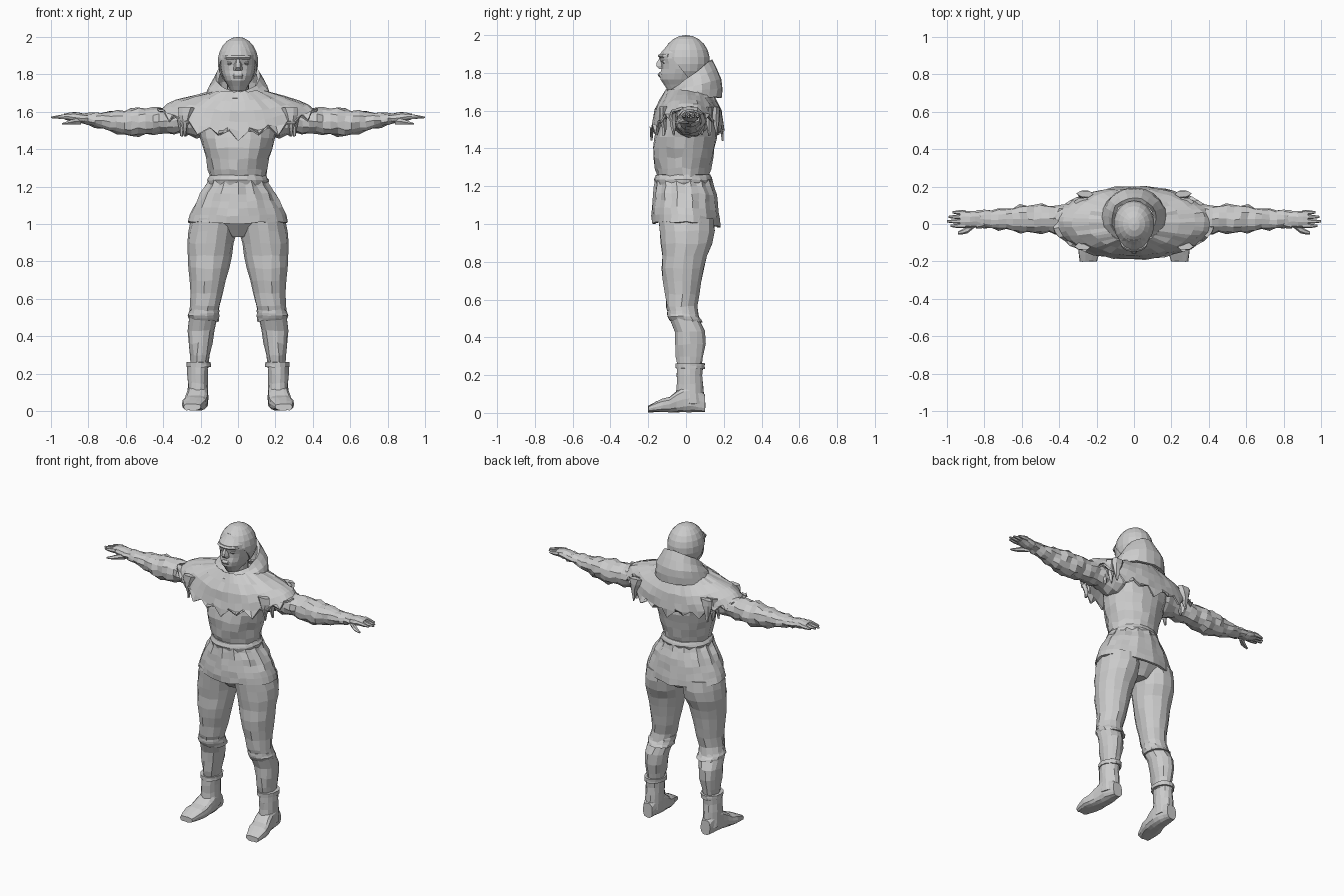
import bpy, bmesh, random
from math import sin, cos, pi, copysign
from mathutils import Vector

random.seed(4)
if "Cube" in bpy.data.objects:
    bpy.data.objects.remove(bpy.data.objects["Cube"])

grey = bpy.data.materials.new("plain_grey")
grey.use_nodes = True
grey.diffuse_color = (.6, .6, .6, 1)
grey.node_tree.nodes["Principled BSDF"].inputs["Base Color"].default_value = grey.diffuse_color

# The four outline curves that shape a tube running along each axis
OUTLINES = {
    'x': ("front", "back", "bottom", "top"),
    'y': ("inner", "outer", "bottom", "top"),
    'z': ("inner", "outer", "front", "back"),
}


def blend(keys, f):
    """Smooth curve through evenly spaced keys; a single number stays constant."""
    if not isinstance(keys, tuple):
        return keys
    last = len(keys) - 1
    i = min(int(f * last), last - 1)
    t = f * last - i
    a, b, c, d = keys[max(i - 1, 0)], keys[i], keys[i + 1], keys[min(i + 2, last)]
    return b + t * (c - a + t * (2 * a - 5 * b + 4 * c - d + t * (3 * (b - c) + d - a))) / 2


def finish(name, bm, mirror=False, thickness=0):
    bmesh.ops.recalc_face_normals(bm, faces=bm.faces[:])
    mesh = bpy.data.meshes.new(name)
    bm.to_mesh(mesh)
    bm.free()
    mesh.materials.append(grey)
    obj = bpy.data.objects.new(name, mesh)
    bpy.context.collection.objects.link(obj)
    if thickness:
        obj.modifiers.new("thickness", 'SOLIDIFY').thickness = thickness
    if mirror:
        obj.modifiers.new("mirror", 'MIRROR')


def tube(name, axis, start, end, steps=4, sides=16, power=1, jitter=0,
         warp=None, mirror=False, thickness=0, **outline):
    """Oval tube between outline curves; without an inner curve it straddles x = 0."""
    bm = bmesh.new()
    rings = []
    for step in range(steps + 1):
        f = step / steps
        if "inner" not in outline and axis != 'x':
            low_a, high_a = -blend(outline["outer"], f), blend(outline["outer"], f)
        else:
            low_a, high_a = [blend(outline[key], f) for key in OUTLINES[axis][:2]]
        low_b, high_b = [blend(outline[key], f) for key in OUTLINES[axis][2:]]
        along = start + (end - start) * f
        ring = []
        for k in range(sides):
            angle = 2 * pi * k / sides
            c, s = cos(angle), sin(angle)
            a = (low_a + high_a + (high_a - low_a) * copysign(abs(c) ** power, c)) / 2
            b = (low_b + high_b + (high_b - low_b) * copysign(abs(s) ** power, s)) / 2
            co = Vector({'x': (along, a, b), 'y': (a, along, b), 'z': (a, b, along)}[axis])
            if warp:
                warp(co, f, k, angle)
            co += Vector([random.uniform(-jitter, jitter) for _ in co])
            ring.append(bm.verts.new(co))
        rings.append(ring)
    for lower, upper in zip(rings, rings[1:]):
        for k in range(sides):
            bm.faces.new((lower[k - 1], lower[k], upper[k], upper[k - 1]))
    if not thickness:
        bm.faces.new(rings[0])
        bm.faces.new(rings[-1])
    finish(name, bm, mirror, thickness)


# Head and facial features
tube("neck", 'z', 1.6, 1.76, outer=.06, front=-.07, back=.07)
tube("face", 'z', 1.71, 1.96, steps=9, sides=18, outer=(.04, .075, .095, .095, .07),
     front=(-.1, -.14, -.13, -.14, -.09), back=(.05, .1, .1, .08))
tube("nose", 'z', 1.82, 1.89, sides=6, outer=(.025, .02, .01),
     front=(-.145, -.165, -.15, -.14), back=-.1)
tube("lips", 'z', 1.775, 1.805, sides=8, outer=.03, front=(-.14, -.15, -.14), back=-.1)
tube("brow", 'z', 1.88, 1.9, sides=12, outer=.075, front=(-.14, -.15, -.14), back=-.05)
tube("eye", 'z', 1.85, 1.87, sides=8, mirror=True, inner=.02, outer=.06,
     front=(-.12, -.13, -.12), back=-.08)

# Headscarf: a skull cap cut away diagonally around the face
bm = bmesh.new()
bmesh.ops.create_uvsphere(bm, u_segments=18, v_segments=11, radius=1)
for v in bm.verts:
    v.co = Vector((v.co.x * .11, v.co.y * .126, v.co.z * .135 + 1.865))
bmesh.ops.bisect_plane(bm, geom=bm.verts[:] + bm.edges[:] + bm.faces[:], clear_outer=True,
                       plane_co=(0, -.12, 1.94), plane_no=(0, -.14, -.11))
finish("headscarf", bm, thickness=.012)


# Lowered hood, its rim high at the back
def tilt_rim(co, f, k, angle):
    co.z += .08 * f * sin(angle)


tube("hood", 'z', 1.67, 1.79, sides=20, jitter=.004, warp=tilt_rim, thickness=.02,
     outer=(.18, .16, .12), front=(-.13, -.11, -.08), back=(.19, .19, .14))


# Shoulder cape, raised over the arms, with a ragged hem
def drape(co, f, k, angle):
    side = cos(angle) ** 2
    co.z += .15 * f * side
    if f == 1 and k % 2:
        co.z += .07 * (1 - side / 2)
    elif f == 1 and k % 4:
        co.z += .03


tube("shoulder_cape", 'z', 1.71, 1.44, steps=5, sides=48, jitter=.005, warp=drape, thickness=.012,
     outer=(.14, .27, .36, .4, .43), front=(-.11, -.16, -.18, -.19), back=(.13, .18, .2, .2))

# Loose fringe hanging from the cape beside the arms
for i, y in enumerate((-.12, -.07, .08, .12, .16)):
    x = .32 - abs(y) / 3
    tube("cape_fringe_%d" % (i + 1), 'z', 1.62, 1.47, sides=6, jitter=.004, mirror=True,
         inner=(x - .05, x - .02, x), outer=(x + .04, x + .03, x + .01),
         front=(y - .02, y - .02, y), back=(y + .02, y + .02, y + .01))


# Tunic, belt and pleated skirt
def pleat(co, f, k, angle):
    gather = 1 + (.04 if k % 2 else -.04) * (1 - f)
    co.x *= gather
    co.y *= gather
    co.z += .02 * f * (abs(cos(angle)) - sin(angle) / 2)


tube("tunic_body", 'z', 1.24, 1.68, steps=8, sides=20, jitter=.007,
     outer=(.15, .17, .2, .22, .16), front=(-.15, -.17, -.17, -.13, -.08),
     back=(.12, .14, .16, .16, .13))
tube("belt", 'z', 1.21, 1.26, sides=20, jitter=.002,
     outer=(.16, .165, .15), front=(-.16, -.17, -.16), back=(.13, .14, .13))
tube("tunic_skirt", 'z', 1.24, .99, steps=6, sides=28, jitter=.004, warp=pleat, thickness=.015,
     outer=(.15, .2, .24, .27), front=(-.16, -.17, -.18, -.18), back=(.13, .16, .17, .18))

# Trousers
tube("hips", 'z', .93, 1.08, outer=(.06, .2, .23), front=(-.08, -.14, -.15), back=(.09, .14, .15))
tube("trouser_leg", 'z', 1.03, .23, steps=12, sides=14, jitter=.004, mirror=True,
     inner=(0, .08, .16), outer=(.25, .27, .27, .26, .25, .26, .27, .26, .25),
     front=(-.15, -.14, -.13, -.13, -.11, -.1, -.06, -.06, -.04),
     back=(.15, .15, .11, .09, .07, .06, .1, .1, .08))
tube("knee_fold", 'z', .48, .54, sides=14, jitter=.003, mirror=True,
     inner=.1, outer=(.26, .27, .26), front=(-.08, -.1, -.1), back=(.09, .07, .06))

# Boots
tube("boot_shaft", 'z', .05, .25, sides=14, jitter=.003, mirror=True,
     inner=.16, outer=.27, front=(-.06, -.05, -.05), back=(.1, .09, .09))
tube("boot_cuff", 'z', .235, .262, steps=2, sides=14, jitter=.002, mirror=True,
     inner=.145, outer=.275, front=-.056, back=.1)
tube("boot_foot", 'y', .1, -.2, steps=8, sides=14, power=.7, jitter=.002, mirror=True,
     inner=(.18, .16, .16, .17, .2), outer=(.25, .27, .28, .3, .29),
     bottom=.003, top=(.1, .15, .14, .09, .07, .04))


# Sleeves with spiralling cloth folds
def wrinkle(co, f, k, angle):
    fold = .007 * sin(2 * angle + 40 * f)
    co.y += fold * cos(angle)
    co.z += fold * sin(angle)


tube("sleeve", 'x', .15, .84, steps=18, sides=12, jitter=.005, warp=wrinkle, mirror=True,
     front=(-.09, -.06, -.05, -.05, -.03, -.02), back=(.12, .1, .1, .1, .08, .07),
     bottom=(1.45, 1.48, 1.48, 1.47, 1.5, 1.54), top=(1.66, 1.63, 1.62, 1.62, 1.6, 1.59))

# Hands
tube("palm", 'x', .82, .93, sides=10, jitter=.002, mirror=True,
     front=-.02, back=.07, bottom=(1.54, 1.54, 1.56), top=(1.59, 1.6, 1.59))
for i, tip in enumerate((.98, 1, .99, .97)):
    y = -.01 + i * .024
    tube("finger_%d" % (i + 1), 'x', .9, tip, sides=6, mirror=True,
         front=(y - .012, y - .012, y - .006), back=(y + .012, y + .012, y + .006),
         bottom=(1.56, 1.56, 1.565), top=(1.59, 1.585, 1.575))
tube("thumb", 'x', .84, .94, sides=6, mirror=True,
     front=(-.01, -.05, -.055), back=(.02, -.01, -.04), bottom=1.53, top=(1.57, 1.56, 1.54))
